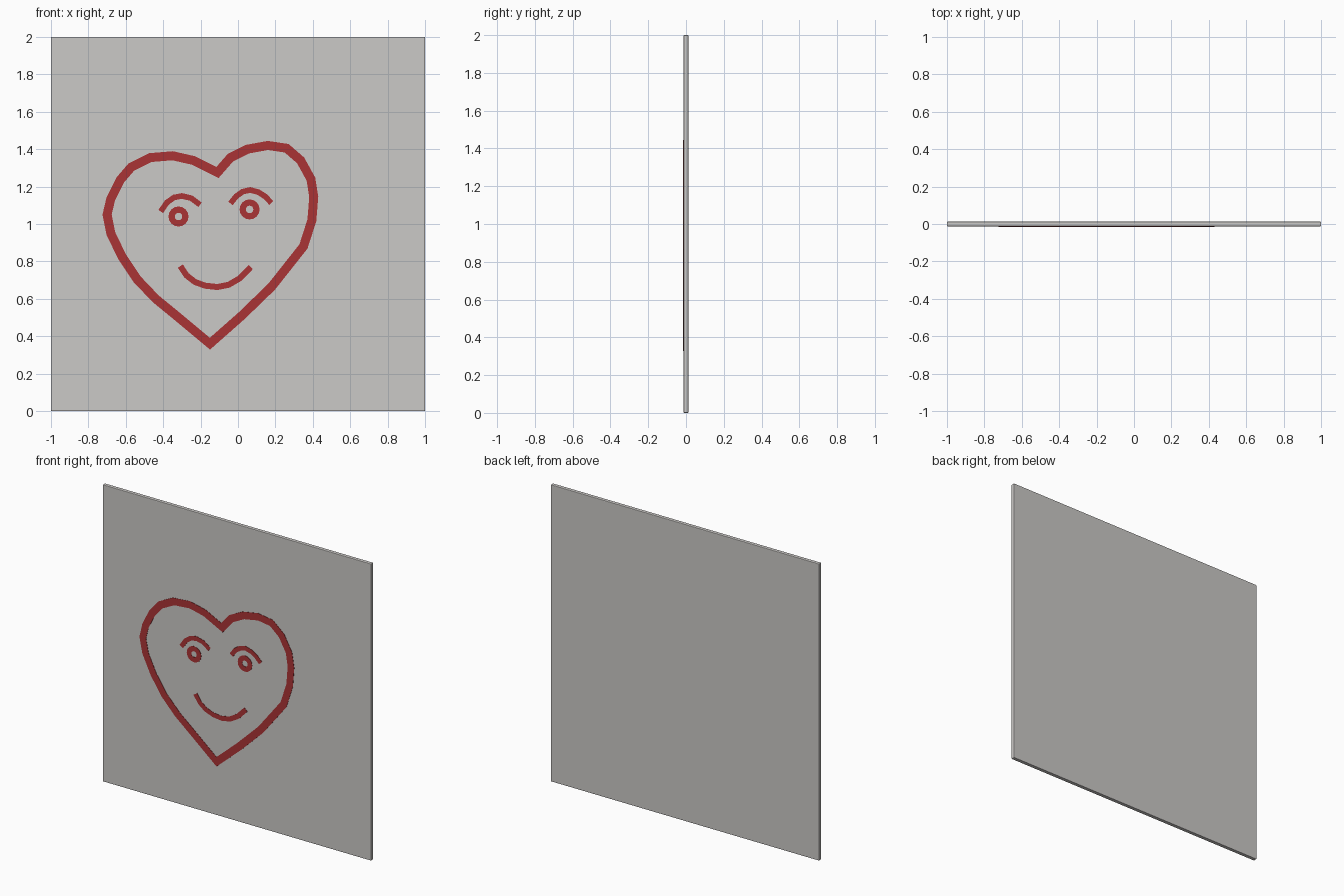
import bpy, bmesh, math
from mathutils import Vector

if "Cube" in bpy.data.objects:
    bpy.data.objects.remove(bpy.data.objects["Cube"])

HALF = 0.013   # half panel thickness
PLATE = 0.002  # paint thickness


def material(name, rgb):
    m = bpy.data.materials.new(name)
    m.diffuse_color = (*rgb, 1)
    m.use_nodes = True
    m.node_tree.nodes["Principled BSDF"].inputs["Base Color"].default_value = m.diffuse_color
    return m


grey = material("pale_grey", (0.60, 0.585, 0.57))
red = material("brick_red", (0.40, 0.033, 0.035))


def finish(bm, name, mat):
    bmesh.ops.recalc_face_normals(bm, faces=bm.faces)
    me = bpy.data.meshes.new(name)
    bm.to_mesh(me)
    bm.free()
    me.materials.append(mat)
    ob = bpy.data.objects.new(name, me)
    bpy.context.collection.objects.link(ob)
    return ob


def stroke(name, pts, width, closed=False):
    """Flat mitred ribbon along x, z points, laid on the panel front."""
    pts = [Vector(p) for p in pts]
    n = len(pts)
    bm = bmesh.new()
    rings = []
    for i, p in enumerate(pts):
        a = pts[i - 1] if closed or i else p
        b = pts[(i + 1) % n] if closed or i < n - 1 else p
        d0, d1 = (p - a), (b - p)
        d0 = (d0 if d0.length else d1).normalized()
        d1 = (d1 if d1.length else d0).normalized()
        t = (d0 + d1).normalized()
        side = Vector((-t.y, t.x))
        side *= width / 2 / max(0.5, t.dot(d0))
        rings.append([bm.verts.new((q.x, y, q.y))
                      for q, y in ((p - side, -HALF - PLATE), (p + side, -HALF - PLATE),
                                   (p + side, -HALF), (p - side, -HALF))])
    for i in range(n if closed else n - 1):
        r, s = rings[i], rings[(i + 1) % n]
        for k in range(4):
            bm.faces.new((r[k], r[(k + 1) % 4], s[(k + 1) % 4], s[k]))
    if not closed:
        bm.faces.new(rings[0])
        bm.faces.new(rings[-1])
    return finish(bm, name, red)


# Square panel with slightly softened edges
bm = bmesh.new()
bmesh.ops.create_cube(bm, size=1)
for v in bm.verts:
    v.co = (v.co.x * 2, v.co.y * HALF * 2, v.co.z * 2 + 1)
panel = finish(bm, "panel", grey)
bev = panel.modifiers.new("edge", 'BEVEL')
bev.width = 0.004
bev.segments = 2

# Heart outline
stroke("heart_outline", [
    (-0.11, 1.275), (-0.24, 1.34), (-0.35, 1.365), (-0.47, 1.355), (-0.57, 1.305),
    (-0.63, 1.235), (-0.68, 1.135), (-0.70, 1.05), (-0.68, 0.95), (-0.62, 0.825),
    (-0.54, 0.705), (-0.44, 0.60), (-0.33, 0.51), (-0.15, 0.36), (0.02, 0.51),
    (0.18, 0.665), (0.35, 0.88), (0.395, 1.02), (0.405, 1.145), (0.39, 1.24),
    (0.335, 1.34), (0.26, 1.405), (0.16, 1.42), (0.05, 1.40), (-0.04, 1.355)],
    0.048, True)

# Ring eyes
for name, cx, cz in (("left_eye", -0.318, 1.04), ("right_eye", 0.062, 1.078)):
    stroke(name, [(cx + 0.037 * math.cos(a * math.tau / 16),
                   cz + 0.037 * math.sin(a * math.tau / 16)) for a in range(16)],
           0.033, True)

# Eyebrows
stroke("left_brow", [(-0.413, 1.067), (-0.38, 1.115), (-0.342, 1.142), (-0.30, 1.15),
                     (-0.25, 1.138), (-0.203, 1.103)], 0.03)
stroke("right_brow", [(-0.04, 1.11), (-0.01, 1.148), (0.025, 1.173), (0.065, 1.182),
                      (0.11, 1.17), (0.145, 1.147), (0.178, 1.113)], 0.03)

# Smile
stroke("mouth", [(-0.308, 0.775), (-0.275, 0.725), (-0.23, 0.69), (-0.175, 0.67),
                 (-0.11, 0.663), (-0.05, 0.675), (0.01, 0.71), (0.068, 0.77)], 0.032)
